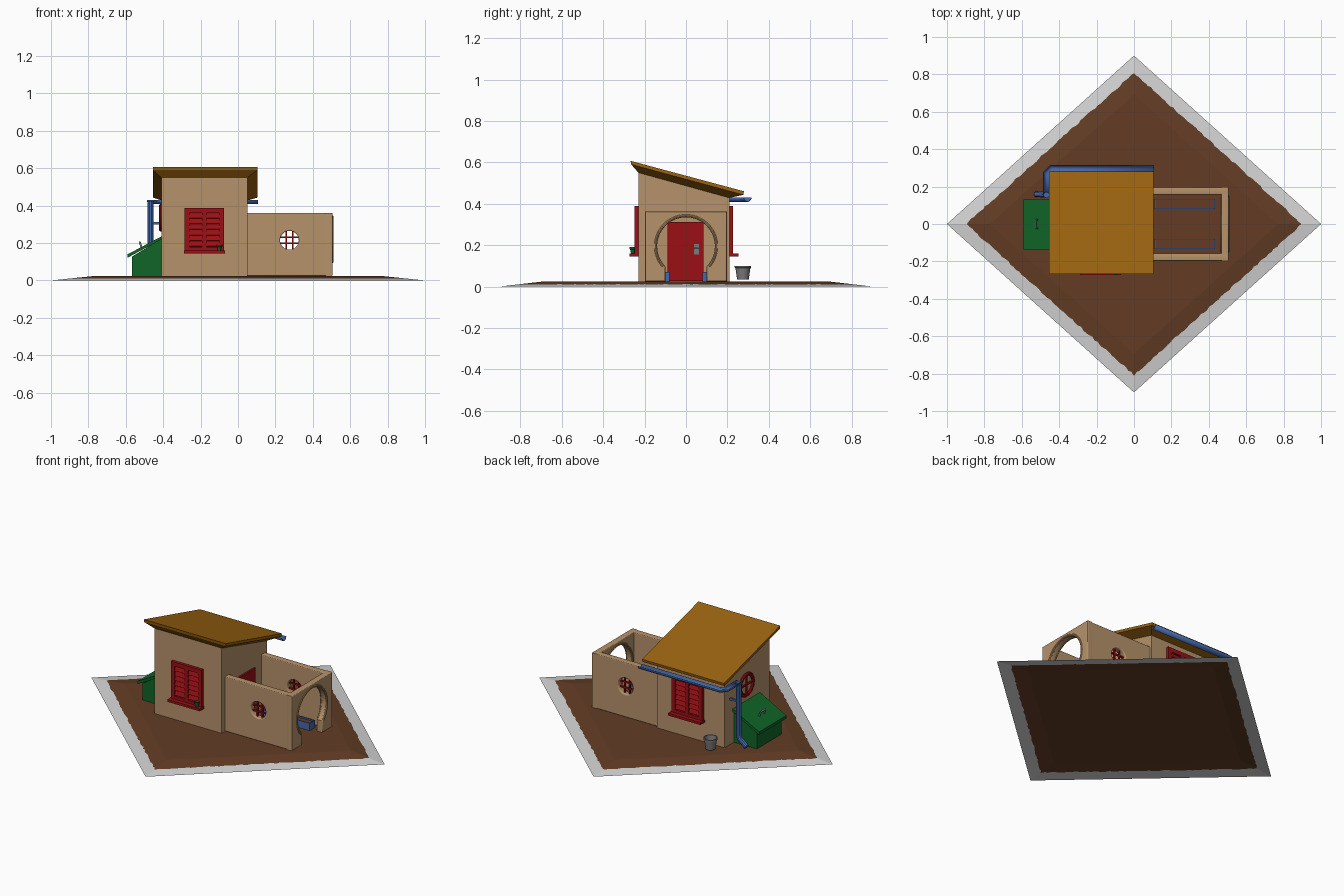
import bpy, bmesh, math, random
from mathutils import Vector, Matrix

if "Cube" in bpy.data.objects:
    bpy.data.objects.remove(bpy.data.objects["Cube"])
random.seed(4)
R = math.radians

def mat(name, r, g, b):
    m = bpy.data.materials.new(name)
    m.diffuse_color = (r, g, b, 1)
    m.use_nodes = True
    m.node_tree.nodes["Principled BSDF"].inputs["Base Color"].default_value = m.diffuse_color
    return m

TAN = mat("tan plaster", .47, .29, .145)
SOIL = mat("brown soil", .125, .046, .018)
ROOF = mat("ochre roof", .33, .125, .005)
RED = mat("red paint", .32, .005, .007)
BLUE = mat("blue pipe", .06, .14, .40)
GREEN = mat("green paint", .005, .13, .02)
PALE = mat("pale grey rim", .66, .66, .66)
METAL = mat("grey metal", .2, .2, .2)
G = .025   # level on which everything stands

def finish(name, me, *mats, smooth=False):
    for m in mats:
        me.materials.append(m)
    ob = bpy.data.objects.new(name, me)
    bpy.context.collection.objects.link(ob)
    if smooth:
        bpy.ops.object.select_all(action='DESELECT')
        ob.select_set(True)
        bpy.context.view_layer.objects.active = ob
        bpy.ops.object.shade_smooth_by_angle(angle=R(35))
    return ob

def from_bm(name, bm, *mats, smooth=False, fix=True):
    if fix:
        bmesh.ops.recalc_face_normals(bm, faces=bm.faces[:])
    me = bpy.data.meshes.new(name)
    bm.to_mesh(me)
    bm.free()
    return finish(name, me, *mats, smooth=smooth)

def box(name, lo, hi, m, rx=0):
    lo, hi = Vector(lo), Vector(hi)
    s = hi - lo
    bm = bmesh.new()
    bmesh.ops.create_cube(bm, size=1, matrix=Matrix.Translation((lo + hi) / 2)
                          @ Matrix.Rotation(rx, 4, 'X') @ Matrix.Diagonal((*s, 1)))
    return from_bm(name, bm, m)

def loft(name, rings, m, smooth=False, caps=(True, True)):
    bm = bmesh.new()
    vs = [[bm.verts.new(p) for p in r] for r in rings]
    n = len(vs[0])
    for a, b in zip(vs, vs[1:]):
        for i in range(n):
            bm.faces.new((a[i], a[(i + 1) % n], b[(i + 1) % n], b[i]))
    if caps[0]:
        bm.faces.new(vs[0])
    if caps[1]:
        bm.faces.new(vs[-1])
    return from_bm(name, bm, m, smooth=smooth)

def prism(name, pts, lo, hi, axis, m):
    f = (lambda p, t: (t, *p)) if axis == 'x' else (lambda p, t: (p[0], t, p[1]))
    return loft(name, [[f(p, t) for p in pts] for t in (lo, hi)], m)

def circle(cx, cy, r, n=32):
    return [(cx + r * math.cos(2 * math.pi * i / n), cy + r * math.sin(2 * math.pi * i / n)) for i in range(n)]

def from_curve(name, cu, m, matrix=Matrix()):
    ob = bpy.data.objects.new(name + "_curve", cu)
    bpy.context.collection.objects.link(ob)
    dg = bpy.context.evaluated_depsgraph_get()
    me = bpy.data.meshes.new_from_object(ob.evaluated_get(dg))
    bpy.data.objects.remove(ob)
    me.transform(matrix)
    me.materials.clear()
    return finish(name, me, m, smooth=True)

def spline(cu, pts, cyclic):
    s = cu.splines.new('POLY')
    s.points.add(len(pts) - 1)
    for p, q in zip(s.points, pts):
        p.co = (*q, 1) if len(q) == 3 else (*q, 0, 1)
    s.use_cyclic_u = cyclic

def tube(name, pts, r, m, cyclic=False):
    cu = bpy.data.curves.new(name, 'CURVE')
    cu.dimensions, cu.bevel_depth, cu.bevel_resolution, cu.use_fill_caps = '3D', r, 3, True
    spline(cu, pts, cyclic)
    return from_curve(name, cu, m)

def slab(name, loops, thick, m, matrix):
    cu = bpy.data.curves.new(name, 'CURVE')
    b = .006
    cu.dimensions, cu.fill_mode = '2D', 'BOTH'
    cu.extrude, cu.bevel_depth, cu.bevel_resolution, cu.offset = thick / 2 - b, b, 2, -b
    for l in loops:
        spline(cu, l, True)
    return from_curve(name, cu, m, matrix)

# ground: a thin diamond sheet with a ragged soil edge and pale rim
bm = bmesh.new()
N, corners = 240, [(1, 0), (0, .9), (-1, 0), (0, -.9)]
per = []
for i in range(N):
    k, t = divmod(i, N // 4)
    a, b = Vector(corners[k]), Vector(corners[(k + 1) % 4])
    per.append(a.lerp(b, t / (N // 4)))
def ring(f):
    out = []
    for p in per:
        s = f()
        out.append(bm.verts.new((p.x * s, p.y * s, .024 * (1 - s) / .23)))
    return out
rings = [ring(lambda: 1), ring(lambda: .898 + random.uniform(-.006, .006)), ring(lambda: .77)]
for j in range(2):
    for i in range(N):
        k = (i + 1) % N
        f = bm.faces.new((rings[j][i], rings[j][k], rings[j + 1][k], rings[j + 1][i]))
        f.material_index = 1 - j
bm.faces.new(rings[2])
from_bm("ground", bm, SOIL, PALE, fix=False)

# house body and roof with tapered soffit
prism("house_walls", [(-.23, G), (.21, G), (.21, .435), (-.23, .56)], -.41, .05, 'x', TAN)
def rect(x0, x1, y0, y1, z0, z1):
    return [(x0, y0, z0), (x1, y0, z0), (x1, y1, z1), (x0, y1, z1)]
loft("roof", [rect(-.41, .05, -.23, .21, .55, .428), rect(-.455, .103, -.265, .277, .59, .443),
              rect(-.455, .103, -.268, .28, .607, .46)], ROOF)

# courtyard side walls with round latticed openings
for s, side in ((-1, "front"), (1, "back")):
    y = s * .177
    slab(side + "_yard_wall", [[(.04, G), (.5, G), (.5, .362), (.04, .362)], circle(.275, .215, .05)],
         .04, TAN, Matrix.Translation((0, y, 0)) @ Matrix.Rotation(R(90), 4, 'X'))
    h = math.sqrt(.05 ** 2 - .017 ** 2) + .003
    for d in (-.017, .017):
        box(side + "_lattice_upright", (.275 + d - .004, y - .006, .215 - h), (.275 + d + .004, y + .006, .215 + h), RED)
        box(side + "_lattice_rail", (.275 - h, y - .005, .211 + d), (.275 + h, y + .005, .219 + d), RED)

# gate wall with keyhole opening and raised moulding
def arc(r, a0, a1, n=40):
    return [(r * math.cos(R(a0 + (a1 - a0) * i / n)), .195 + r * math.sin(R(a0 + (a1 - a0) * i / n))) for i in range(n + 1)]
slab("gate_wall", [[(-.197, G), (-.1, G)] + arc(.14, 224.4, -44.4) + [(.1, G), (.197, G), (.197, .362), (-.197, .362)]],
     .04, TAN, Matrix.Translation((.486, 0, 0)) @ Matrix.Rotation(R(90), 4, 'Z') @ Matrix.Rotation(R(90), 4, 'X'))
for x in (.47, .502):
    tube("gate_moulding", [(x, *p) for p in arc(.147, 222, -42)], .008, TAN)

# planters in the yard
for s in (-1, 1):
    y0, y1 = sorted((s * .08, s * .133))
    box("planter_soil", (.115, y0 + .004, G), (.427, y1 - .004, .062), SOIL)
    for a, b in (((.11, y0), (.433, y0 + .006)), ((.11, y1 - .006), (.433, y1)),
                 ((.11, y0), (.116, y1)), ((.427, y0), (.433, y1))):
        box("planter_side", (*a, G), (*b, .07), BLUE)

# door and handle
box("door", (.045, -.09, .027), (.06, .085, .312), RED)
box("door_plate", (.06, .038, .155), (.064, .062, .205), METAL)
tube("door_handle", [(.06, .045, .185), (.078, .045, .185), (.078, .06, .185)], .004, METAL)

# louvred windows with sills
def window(side, s, wall, cx):
    def b(part, x0, x1, z0, z1, d0, d1, rx=0):
        ya, yb = sorted((wall + s * d0, wall + s * d1))
        box(side + "_window_" + part, (cx + x0, ya, z0), (cx + x1, yb, z1), RED, rx)
    b("panel", -.1, .1, .155, .385, -.005, .005)
    for x0, x1 in ((-.105, -.08), (.08, .105), (-.012, .012)):
        b("stile", x0, x1, .155, .388, -.005, .018)
    for z0, z1 in ((.155, .178), (.362, .388)):
        b("rail", -.105, .105, z0, z1, -.005, .018)
    for x in (-.046, .046):
        for i in range(6):
            z = .195 + i * .03
            b("slat", x - .035, x + .035, z - .013, z + .013, .006, .012, s * R(22))
    b("sill", -.11, .11, .145, .16, -.005, .043)
window("front", -1, -.23, -.18)
window("back", 1, .21, -.165)

# flower pot on the front sill
def pot(name, x, y, prof, m):
    loft(name, [[(*p, z) for p in circle(x, y, r, 20)] for r, z in prof], m, smooth=True)
pot("sill_pot", -.1, -.258, [(.008, .16), (.012, .18), (.016, .181), (.016, .19), (.012, .19), (.011, .182)], GREEN)

# round side window with crossed bars
tube("round_window_frame", [(-.412, *p) for p in circle(0, .335, .063)], .011, RED, True)
for k in (0, 90):
    c, s = .06 * math.cos(R(k)), .06 * math.sin(R(k))
    tube("round_window_bar", [(-.412, -c, .335 - s), (-.412, c, .335 + s)], .007, RED)

# lean-to bin with sloped lid and handle
prism("bin_body", [(-.567, G), (-.405, G), (-.405, .225), (-.567, .128)], -.122, .12, 'y', GREEN)
prism("bin_lid", [(-.59, .122), (-.405, .222), (-.405, .238), (-.59, .14)], -.135, .132, 'y', GREEN)
tube("bin_handle", [(-.515, -.022, .175), (-.525, -.022, .205), (-.525, .022, .205), (-.515, .022, .175)], .005, METAL)

# half-round gutter turning the corner
bm = bmesh.new()
rows = []
for i in range(9):
    a = math.pi * i / 8
    d, z = .018 * math.cos(a), .43 - .02 * math.sin(a)
    rows.append([bm.verts.new(p) for p in ((.108, .297 + d, z), (-.44 - .41 * d, .297 + d, z),
                                           (-.468 - d, .268 + .41 * d, z), (-.468 - d, .145, z))])
for a, b in zip(rows, rows[1:]):
    for i in range(3):
        bm.faces.new((a[i], a[i + 1], b[i + 1], b[i]))
gut = from_bm("gutter", bm, BLUE, smooth=True)
so = gut.modifiers.new("thickness", 'SOLIDIFY')
so.thickness = .003
so.offset = 0

# downspout with kicked-out foot
tube("downspout", [(-.468, .155, .425), (-.468, .155, .1), (-.475, .157, .08), (-.525, .16, .043)], .016, BLUE)
box("downspout_bracket", (-.47, .15, .3), (-.405, .16, .312), BLUE)

# bucket by the back wall
pot("bucket", -.36, .275, [(.028, G + .008), (.036, .09), (.04, .091), (.04, .1), (.034, .1), (.026, G + .014)], METAL)
